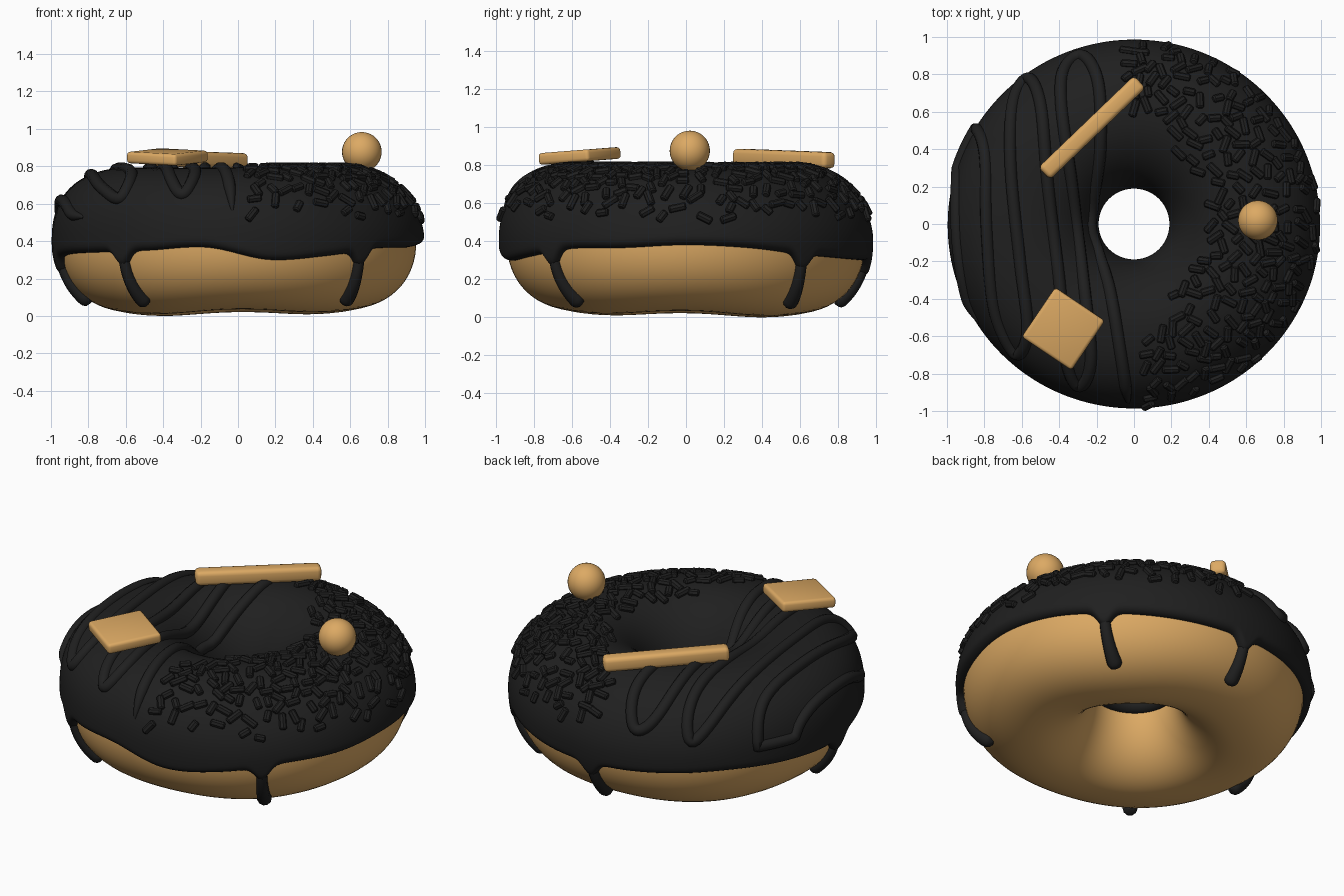
import bpy, bmesh, math, random
from mathutils import Vector, Matrix, Euler

if "Cube" in bpy.data.objects:
    bpy.data.objects.remove(bpy.data.objects["Cube"])

random.seed(4)
rad = math.radians


def material(name, rgb):
    m = bpy.data.materials.new(name)
    m.diffuse_color = (*rgb, 1)
    m.use_nodes = True
    m.node_tree.nodes["Principled BSDF"].inputs["Base Color"].default_value = m.diffuse_color
    return m


TAN = material("golden_dough", (0.72, 0.40, 0.127))
BLACK = material("dark_icing", (0.014, 0.014, 0.014))
R, ZC, ICE = 0.56, 0.40, 0.043


def surf(az, phi, t=0.0):
    """Point on the ring: phi 0 = outside, 90 degrees = top; t = offset."""
    c, s = math.cos(phi), math.sin(phi)
    # fuller shoulders on the left front and along the underside
    n = 2.0
    if c > 0:
        n = 2.0 + 0.5 * max(0, math.cos(az - rad(215))) if s > 0 else 2.2
    k = (abs(c) ** n + abs(s) ** n) ** (-1 / n)
    c, s = c * k, s * k
    a = 0.393 - 0.017 * math.sin(az) ** 2 - 0.007 * math.sin(az) if c > 0 else 0.328
    if c > 0 and math.sin(az) > 0:
        a += 0.014 * math.sin(az) ** 2
    h = 0.35 if s > 0 else 0.381 - 0.009 * math.cos(4 * az) - 0.01 * math.cos(az - rad(310))
    r = R + (a + t) * c
    return Vector((r * math.cos(az), r * math.sin(az), ZC + (h + t) * s))


def solve(f, lo, hi):
    """Bisect for the root of a rising function."""
    for _ in range(30):
        mid = (lo + hi) / 2
        lo, hi = (mid, hi) if f(mid) < 0 else (lo, mid)
    return lo


def finish(bm, name, mat, smooth=True):
    bmesh.ops.recalc_face_normals(bm, faces=bm.faces)
    me = bpy.data.meshes.new(name)
    bm.to_mesh(me)
    bm.free()
    me.materials.append(mat)
    for p in me.polygons:
        p.use_smooth = smooth
    ob = bpy.data.objects.new(name, me)
    bpy.context.collection.objects.link(ob)
    return ob


def grid(name, mat, cols, rows, fn, wrap):
    """Ring-shaped grid of quads, optionally closed around the section."""
    bm = bmesh.new()
    v = [[bm.verts.new(fn(i, j)) for j in range(rows)] for i in range(cols)]
    for i in range(cols):
        a, b = v[i], v[(i + 1) % cols]
        for j in range(rows if wrap else rows - 1):
            k = (j + 1) % rows
            bm.faces.new((a[j], b[j], b[k], a[k]))
    return finish(bm, name, mat)


def tube(name, pts, radii, mat):
    """Swept round tube along a list of points."""
    cu = bpy.data.curves.new(name, 'CURVE')
    cu.dimensions = '3D'
    cu.bevel_depth = 1.0
    cu.bevel_resolution = 3
    cu.use_fill_caps = True
    sp = cu.splines.new('POLY')
    sp.points.add(len(pts) - 1)
    for p, co, r in zip(sp.points, pts, radii):
        p.co = (*co, 1)
        p.radius = r
    sp.use_smooth = True
    cu.materials.append(mat)
    ob = bpy.data.objects.new(name, cu)
    bpy.context.collection.objects.link(ob)
    bpy.ops.object.select_all(action='DESELECT')
    ob.select_set(True)
    bpy.context.view_layer.objects.active = ob
    bpy.ops.object.convert(target='MESH')


def catmull(a, b, c, d, t):
    return 0.5 * (2 * b + (c - a) * t + (2 * a - 5 * b + 4 * c - d) * t * t
                  + (3 * b - a - 3 * c + d) * t ** 3)


# dough ring
grid("dough", TAN, 128, 64,
     lambda i, j: surf(i * math.tau / 128, j * math.tau / 64), True)

# icing sheet with a wavy, rounded lower edge (height every 20 degrees)
EDGE = [.38, .365, .33, .31, .30, .30, .31, .32, .31,
        .30, .33, .34, .35, .365, .30, .32, .36, .365]
DRIPS = [(40, 43), (91, 92), (186, 187), (230, 232), (313, 316)]


def edge_phi(deg):
    k, f = int(deg // 20), (deg % 20) / 20
    z = catmull(*[EDGE[(k + n) % 18] for n in (-1, 0, 1, 2)], f)
    for d, _ in DRIPS:
        z -= 0.08 * math.exp(-((deg - d) / 3.2) ** 2)
    return solve(lambda p: surf(rad(deg), p).z - z, rad(-80), 0)


ROWS = 56
LOWER = [edge_phi(i) for i in range(360)]


def icing_point(i, j):
    lo, hi = LOWER[i], rad(186)
    u = 0.5 - 0.5 * math.cos(math.pi * j / (ROWS - 1))
    phi = lo + (hi - lo) * u
    d = min(phi - lo, hi - phi) * 0.4 / 0.05
    t = -0.012 + (ICE + 0.012) * math.sqrt(max(0, 1 - (1 - min(d, 1)) ** 2))
    return surf(rad(i), phi, t)


grid("icing", BLACK, 360, ROWS, icing_point, False)

# icing drips running down the side
for n, (a0, a1) in enumerate(DRIPS):
    start, end = rad(-9), rad(-56)
    pts, radii = [], []
    for k in range(33):
        u = k / 32
        pts.append(surf(rad(a0 + (a1 - a0) * u * u), start + (end - start) * u, 0.006))
        d = (1 - u) * 0.33
        r = 0.030 + 0.016 * u ** 2
        radii.append(r * math.sqrt(max(0.002, 1 - max(0, 1 - d / 0.045) ** 2)))
    tube(f"drip_{n + 1}", pts, radii, BLACK)

# zigzag drizzle laid over the left half
ZIG = [(-.83, -.53), (-.90, -.38), (-.945, -.1), (-.95, .2), (-.93, .42), (-.86, .52),
       (-.80, .38), (-.79, 0), (-.76, -.4), (-.70, -.60), (-.62, -.70), (-.57, -.56),
       (-.61, -.2), (-.66, .3), (-.65, .64), (-.57, .78), (-.50, .64), (-.46, .2),
       (-.40, -.3), (-.36, -.74), (-.29, -.87), (-.23, -.72), (-.27, -.3), (-.33, .2),
       (-.39, .65), (-.37, .84), (-.27, .90), (-.19, .75), (-.18, .4), (-.22, 0),
       (-.13, -.35), (-.07, -.7), (-.04, -.90), (-.03, -.965)]


def on_icing(x, y):
    az, r = math.atan2(y, x), max(0.23, math.hypot(x, y))
    phi = solve(lambda p: r - surf(az, p, ICE).xy.length, rad(8), rad(165))
    return surf(az, phi, ICE - 0.003)


path = []
for k in range(len(ZIG) - 1):
    q = [ZIG[max(0, min(len(ZIG) - 1, k + n))] for n in (-1, 0, 1, 2)]
    for s in range(8):
        path.append(on_icing(*[catmull(*[p[c] for p in q], s / 8) for c in (0, 1)]))
radii = [0.033 * min(1, 0.2 + k / 8, 0.15 + (len(path) - 1 - k) / 10)
         for k in range(len(path))]
tube("drizzle", path, radii, BLACK)

# sprinkles scattered over the right half
bm = bmesh.new()
placed = []
for _ in range(5000):
    if len(placed) >= 225:
        break
    az = rad(random.uniform(-88, 96))
    phi = rad(random.triangular(16, 122, 55))
    p = surf(az, phi, ICE + 0.006)
    if p.x < (0.06 if p.y < 0 else -0.05) or any((p - q).length < 0.058 for q in placed):
        continue
    if p.xy.length < 0.4 or (abs(p.x) < 0.2 and p.xy.length < 0.6):
        continue
    placed.append(p)
    ta = (surf(az + .01, phi, ICE) - surf(az - .01, phi, ICE)).normalized()
    tp = (surf(az, phi + .01, ICE) - surf(az, phi - .01, ICE)).normalized()
    w = random.uniform(0, math.pi)
    axis = ta * math.cos(w) + tp * math.sin(w)
    rot = axis.to_track_quat('Z', 'Y').to_matrix().to_4x4()
    length = random.uniform(0.06, 0.10)
    # short cylinder with narrowed ends
    for z, r1, r2, l in ((0, .021, .021, length - .014),
                         (length / 2 - .0035, .021, .014, .007),
                         (-length / 2 + .0035, .014, .021, .007)):
        bmesh.ops.create_cone(bm, cap_ends=True, segments=8, radius1=r1, radius2=r2, depth=l,
                              matrix=Matrix.Translation(p) @ rot @ Matrix.Translation((0, 0, z)))
finish(bm, "sprinkles", BLACK, False)


def bevelled(bm, name, width, matrix):
    edges = [e for e in bm.edges if e.calc_face_angle(0) > rad(40)]
    bmesh.ops.bevel(bm, geom=edges, offset=width, segments=3, profile=0.5, affect='EDGES')
    bm.transform(matrix)
    ob = finish(bm, name, TAN)
    bpy.ops.object.select_all(action='DESELECT')
    ob.select_set(True)
    bpy.context.view_layer.objects.active = ob
    bpy.ops.object.shade_smooth_by_angle(angle=rad(35))


# ball topping
bm = bmesh.new()
bmesh.ops.create_uvsphere(bm, u_segments=32, v_segments=20, radius=0.106,
                          matrix=Matrix.Translation((.662, .02, .877)))
finish(bm, "ball_topping", TAN)

# stick topping, a rounded square bar
a, b = Vector((-.475, .275, .845)), Vector((.025, .755, .827))
bm = bmesh.new()
bmesh.ops.create_cube(bm, size=1)
bm.transform(Matrix.Diagonal((.09, .086, (b - a).length + .015, 1)))
bevelled(bm, "stick_topping", 0.024, Matrix.Translation((a + b) / 2)
         @ (b - a).to_track_quat('Z', 'Y').to_matrix().to_4x4())

# square biscuit topping
bm = bmesh.new()
bmesh.ops.create_cube(bm, size=1)
bm.transform(Matrix.Diagonal((.32, .32, .062, 1)))
bevelled(bm, "square_topping", 0.018, Matrix.Translation((-.378, -.56, .85))
         @ Euler((rad(4.5), 0, 0)).to_matrix().to_4x4() @ Matrix.Rotation(rad(-34), 4, 'Z'))
